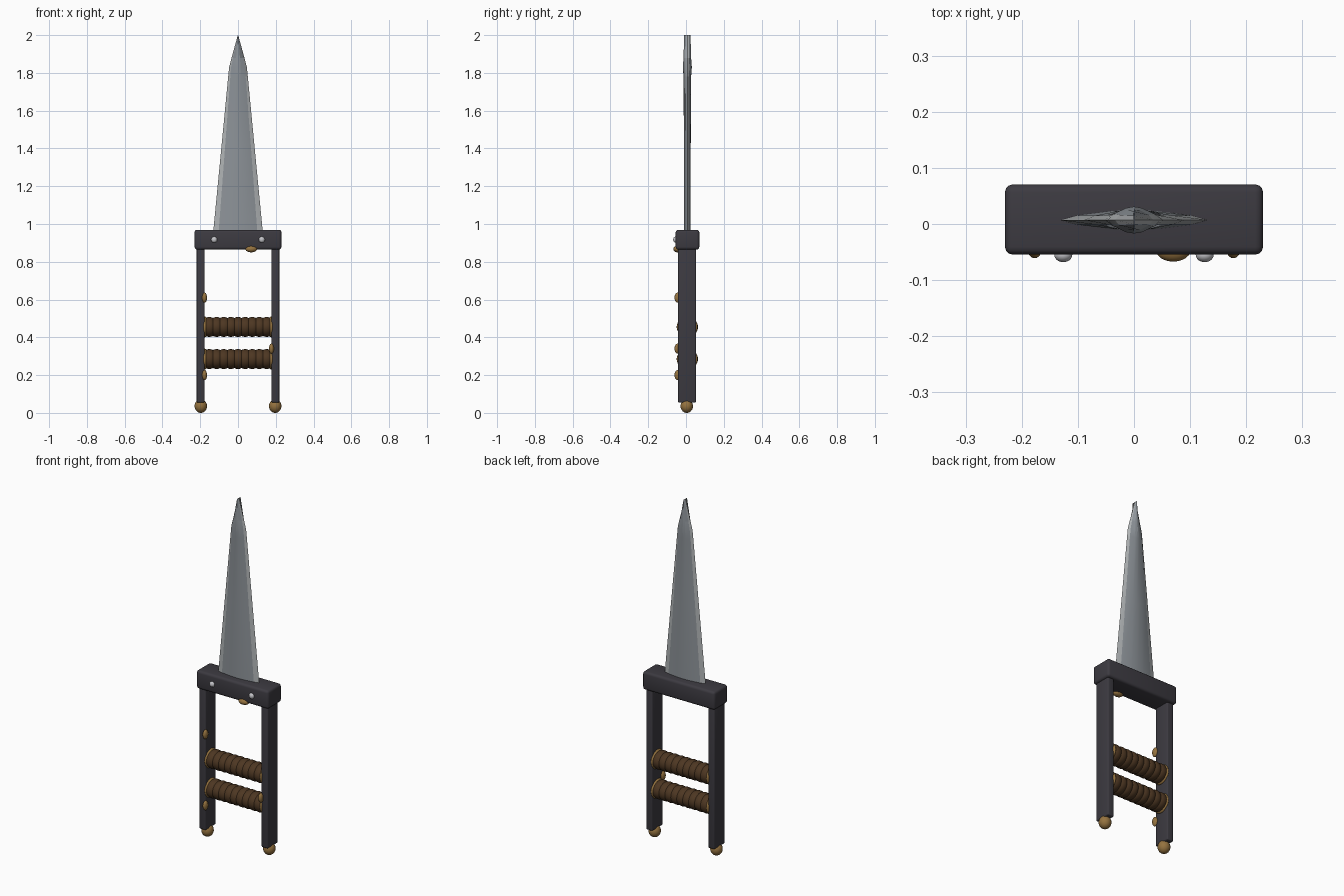
import bpy, bmesh, math
from mathutils import Matrix

if "Cube" in bpy.data.objects:
    bpy.data.objects.remove(bpy.data.objects["Cube"])

YC = 0.007  # depth centre of the weapon


def mat(name, r, g, b):
    m = bpy.data.materials.new(name)
    m.diffuse_color = (r, g, b, 1)
    m.use_nodes = True
    m.node_tree.nodes["Principled BSDF"].inputs["Base Color"].default_value = m.diffuse_color
    return m


IRON = mat("dark iron", 0.046, 0.043, 0.053)
GOLD = mat("aged brass", 0.30, 0.17, 0.05)
LEATHER = mat("brown leather", 0.075, 0.038, 0.016)
STEEL = mat("blade steel", 0.27, 0.295, 0.32)
EDGE = mat("polished edge", 0.43, 0.45, 0.46)
SILVER = mat("rivet silver", 0.55, 0.55, 0.58)


def finish(name, bm, mats, smooth=None):
    bmesh.ops.recalc_face_normals(bm, faces=bm.faces)
    me = bpy.data.meshes.new(name)
    bm.to_mesh(me)
    bm.free()
    for m in mats:
        me.materials.append(m)
    ob = bpy.data.objects.new(name, me)
    bpy.context.collection.objects.link(ob)
    if smooth:
        bpy.ops.object.select_all(action='DESELECT')
        ob.select_set(True)
        bpy.context.view_layer.objects.active = ob
        bpy.ops.object.shade_smooth_by_angle(angle=math.radians(smooth))
    return ob


def box(name, centre, size, bevel, m):
    bm = bmesh.new()
    bmesh.ops.create_cube(bm, size=1, matrix=Matrix.Translation(centre) @ Matrix.Diagonal((*size, 1)))
    bmesh.ops.bevel(bm, geom=bm.edges[:], offset=bevel, segments=3, profile=0.5, affect='EDGES')
    return finish(name, bm, [m], 40)


def ball(name, centre, radii, m):
    bm = bmesh.new()
    bmesh.ops.create_uvsphere(bm, u_segments=24, v_segments=14, radius=1,
                              matrix=Matrix.Translation(centre) @ Matrix.Diagonal((*radii, 1)))
    return finish(name, bm, [m], 60)


def loft(name, rings, mats, smooth=None):
    """Skin equal-length rings and cap both ends."""
    bm = bmesh.new()
    vs = [[bm.verts.new(p) for p in ring] for ring in rings]
    n = len(vs[0])
    for a, b in zip(vs, vs[1:]):
        for i in range(n):
            bm.faces.new((a[i], a[(i + 1) % n], b[(i + 1) % n], b[i]))
    bm.faces.new(vs[0])
    bm.faces.new(vs[-1])
    return bm


# Blade: lozenge section with ground edges, swelling before a chisel tip
def blade_ring(z, w, t):
    half = [(w, 0), (0.78 * w, 0.45 * t), (0.3 * w, 0.9 * t), (0, t),
            (-0.3 * w, 0.9 * t), (-0.78 * w, 0.45 * t)]
    pts = half + [(-x, -y) for x, y in half]
    return [(x, YC + y, z) for x, y in pts]


bm = loft("blade", [blade_ring(0.93, 0.134, 0.018), blade_ring(1.4, 0.0885, 0.018),
                    blade_ring(1.78, 0.052, 0.02), blade_ring(1.83, 0.047, 0.024),
                    blade_ring(1.88, 0.034, 0.02), blade_ring(2.0, 0.001, 0.017)], [STEEL, EDGE])
bm.faces.ensure_lookup_table()
for f in bm.faces[:60]:
    if f.index < 0 or f.index >= 60:
        continue
for i in range(60):
    if i % 12 in (0, 5, 6, 11):
        bm.faces[i].material_index = 1
finish("blade", bm, [STEEL, EDGE], 12)

# Crossguard
box("crossguard", (0, YC + 0.001, 0.917), (0.46, 0.125, 0.105), 0.014, IRON)

# Side bars with pommel balls
for s, side in ((-1, "left"), (1, "right")):
    box(side + "_bar", (s * 0.198, YC - 0.001, 0.47), (0.041, 0.096, 0.83), 0.006, IRON)
    ball(side + "_pommel", (s * 0.197, YC - 0.003, 0.036), (0.033, 0.033, 0.036), GOLD)
    ball(side + "_rivet", (s * 0.126, -0.055, 0.917), (0.016, 0.013, 0.016), SILVER)

# Leather-wrapped grips with brass collars
for z, label in ((0.455, "upper"), (0.285, "lower")):
    rings = []
    bands, per, length = 9, 6, 0.34
    for k in range(bands * per + 1):
        u = k / (bands * per)
        r = 0.0475 + 0.005 * abs(math.sin(math.pi * bands * u)) ** 0.7
        rings.append([(-length / 2 + length * u,
                       YC + 1.08 * r * math.cos(2 * math.pi * i / 24),
                       z + r * math.sin(2 * math.pi * i / 24)) for i in range(24)])
    finish(label + "_grip", loft("grip", rings, [LEATHER]), [LEATHER], 40)
    for s, side in ((-1, "left"), (1, "right")):
        ball(f"{label}_{side}_collar", (s * 0.176, YC, z), (0.018, 0.055, 0.055), GOLD)

# Brass studs on the bars and under the guard
for i, (x, z) in enumerate(((-0.177, 0.61), (-0.177, 0.2), (0.177, 0.34))):
    ball(f"bar_stud_{i + 1}", (x, -0.043, z), (0.013, 0.018, 0.027), GOLD)
ball("guard_stud", (0.07, -0.046, 0.867), (0.031, 0.021, 0.017), GOLD)
